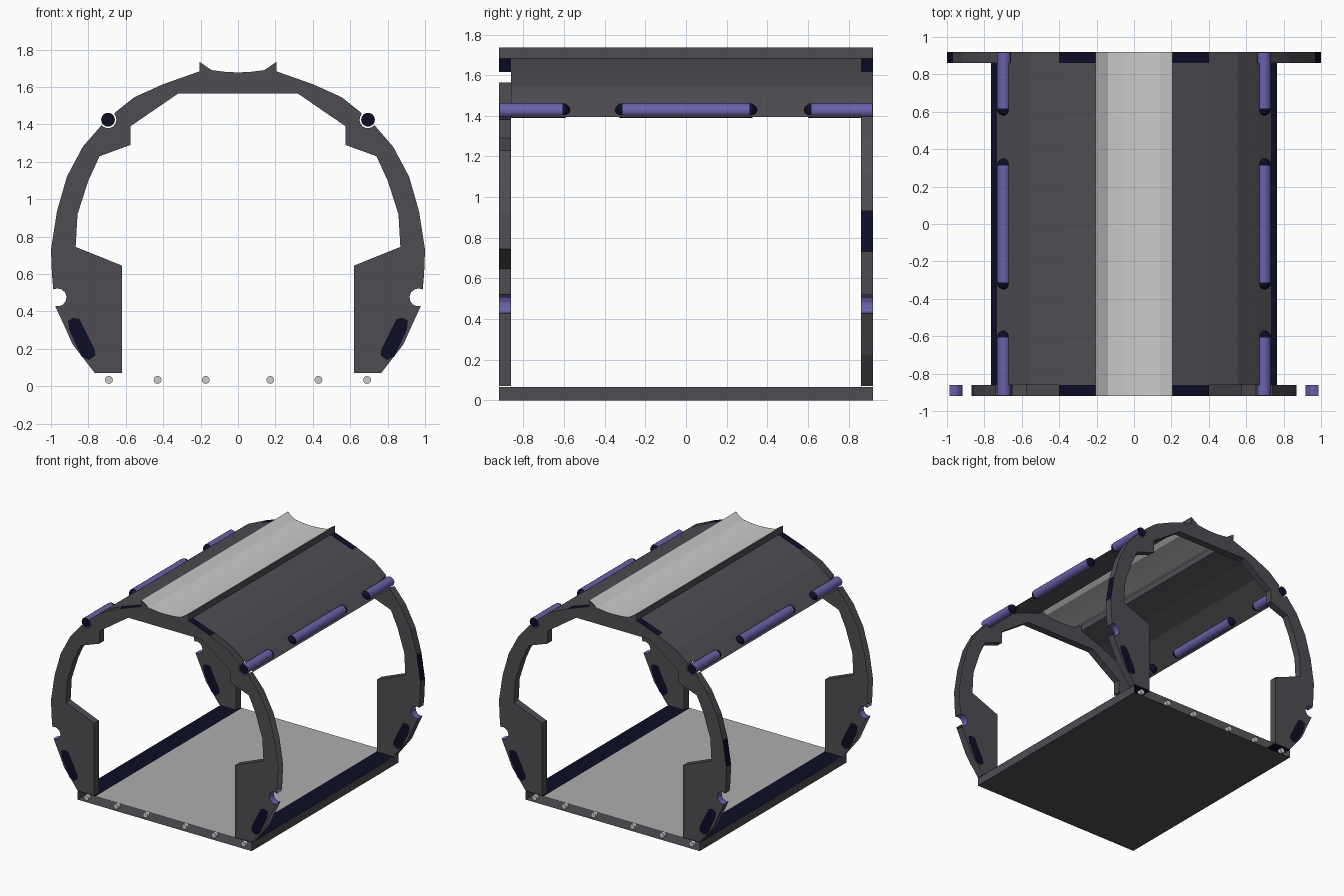
import bpy, bmesh, math
from mathutils import Vector

if "Cube" in bpy.data.objects:
    bpy.data.objects.remove(bpy.data.objects["Cube"])

def mat(name, c):
    m = bpy.data.materials.new(name)
    m.diffuse_color = (*c, 1)
    m.use_nodes = True
    m.node_tree.nodes["Principled BSDF"].inputs["Base Color"].default_value = m.diffuse_color
    return m

GREY = mat("dark grey", (0.080, 0.073, 0.085))
NAVY = mat("navy", (0.004, 0.004, 0.020))
PURPLE = mat("purple", (0.14, 0.12, 0.40))
LIGHT = mat("light panel", (0.60, 0.60, 0.60))
FLOOR = mat("floor grey", (0.42, 0.42, 0.42))

def finish(bm, name, mats):
    me = bpy.data.meshes.new(name)
    bm.to_mesh(me)
    bm.free()
    for m in mats:
        me.materials.append(m)
    ob = bpy.data.objects.new(name, me)
    bpy.context.collection.objects.link(ob)
    return ob

def arc(cx, cz, r, a0, a1, n=8):
    return [(cx + r * math.cos(math.radians(a0 + (a1 - a0) * i / n)),
             cz + r * math.sin(math.radians(a0 + (a1 - a0) * i / n))) for i in range(n + 1)]

def mirror_x(pts):
    return [(-x, z) for x, z in reversed(pts)]

def sheet(name, pts, y0, y1, material):
    """Open strip of quads: an xz profile swept along y."""
    bm = bmesh.new()
    a = [bm.verts.new((x, y0, z)) for x, z in pts]
    b = [bm.verts.new((x, y1, z)) for x, z in pts]
    for i in range(len(pts) - 1):
        bm.faces.new((a[i], a[i + 1], b[i + 1], b[i]))
    return finish(bm, name, [material])

# Shared profile pieces, right half, from the top centre downwards
RAIL = (0.695, 1.425)
NOTCH = (0.965, 0.475)
crown = [(0, 1.678), (0.06, 1.68), (0.14, 1.69), (0.207, 1.735)]
shoulder = [(0.207, 1.683), (0.4, 1.615), (0.555, 1.545), (0.655, 1.465)]
rail_notch = arc(*RAIL, 0.045, 140, 320)
side = [(0.83, 1.28), (0.915, 1.12), (0.968, 0.935), (1.0, 0.73), (0.995, 0.6)]
leg_notch = arc(*NOTCH, 0.048, 62, 285)
foot = [(0.925, 0.315), (0.885, 0.225), (0.765, 0.07)]
inner = [(0.62, 0.07), (0.62, 0.645), (0.868, 0.745), (0.858, 0.92), (0.80, 1.10),
         (0.74, 1.23), (0.575, 1.29), (0.575, 1.39), (0.32, 1.565)]
outer = crown + shoulder + rail_notch + side + leg_notch + foot

def near(p, c, r):
    return math.hypot(p[0] - c[0], p[1] - c[1]) < r

def arch(name, y_face, y_back, open_outside):
    half = outer + inner
    loop = half + mirror_x(half[1:])
    bm = bmesh.new()
    a = [bm.verts.new((x, y_face, z)) for x, z in loop]
    b = [bm.verts.new((x, y_back, z)) for x, z in loop]
    bm.faces.new(a)
    bm.faces.new(b)
    n, n_out = len(loop), len(outer)
    for i in range(n):
        j = (i + 1) % n
        mid = (abs(loop[i][0] + loop[j][0]) / 2, (loop[i][1] + loop[j][1]) / 2)
        outside = i < n_out - 1 or i >= n - n_out + 1
        if outside and mid[0] < 0.2:
            continue                      # covered by the roof light panel
        index = 0
        if outside:
            if near(mid, NOTCH, 0.052) or near(mid, RAIL, 0.047):
                index = 2
            elif 0.25 < mid[0] < 0.4 or (0.73 < mid[1] < 0.94):
                index = 1
            if open_outside and index != 2 and mid[1] < 1.61:
                continue                  # the front frame has no outer skin
        f = bm.faces.new((a[i], a[j], b[j], b[i]))
        f.material_index = index
    bmesh.ops.recalc_face_normals(bm, faces=bm.faces[:])
    bmesh.ops.triangulate(bm, faces=[f for f in bm.faces if len(f.verts) > 4])
    return finish(bm, name, [GREY, NAVY, PURPLE])

arch("front_arch", -0.92, -0.862, True)
arch("back_arch", 0.92, 0.862, False)

# Dark slots on both faces of every leg
slot = [(0.885, 0.365), (0.912, 0.35), (0.905, 0.30), (0.84, 0.16), (0.80, 0.14),
        (0.765, 0.165), (0.77, 0.20), (0.85, 0.36)]
for y in (-0.923, -0.859, 0.859, 0.923):
    for s in (-1, 1):
        bm = bmesh.new()
        pts = slot if y < 0 else slot[::-1]
        if s > 0:
            pts = pts[::-1]
        f = bm.faces.new([bm.verts.new((s * (x - 0.003), y, z)) for x, z in pts])
        f.normal_update()
        if f.normal.y * (1 if abs(y) > 0.9 else -1) * y < 0:
            f.normal_flip()
        finish(bm, "leg_slot", [NAVY])

# Roof skins with raised lips, and the pale panel between them
roof = [(0.207, 1.735)] + shoulder + [(0.735, 1.393)]
sheet("roof_right", roof, -0.862, 0.862, GREY)
sheet("roof_left", mirror_x(roof), -0.862, 0.862, GREY)
sheet("roof_light_panel", mirror_x(crown)[:-1] + crown, -0.919, 0.919, LIGHT)

# Rounded side rails: purple body with navy ends
def rail(name, x, z, y0, y1, r=0.037, seg=16):
    rings = []
    def cap(y, sign, rounded):
        if not rounded:
            return [(y, r * 0.75), (y, r)]
        return [(y - sign * r * (1 - math.sin(t)), r * max(math.cos(t), 0.02))
                for t in (math.radians(d) for d in (90, 65, 40, 20, 0))]
    rings = cap(y0, -1, y0 > -0.9) + cap(y1, 1, y1 < 0.9)[::-1]
    bm = bmesh.new()
    loops = [[bm.verts.new((x + q * math.cos(2 * math.pi * k / seg), y,
                            z + q * math.sin(2 * math.pi * k / seg))) for k in range(seg)]
             for y, q in rings]
    body = len(cap(y0, -1, y0 > -0.9)) - 1
    for i in range(len(loops) - 1):
        for k in range(seg):
            m = (k + 1) % seg
            f = bm.faces.new((loops[i][k], loops[i][m], loops[i + 1][m], loops[i + 1][k]))
            f.material_index = 0 if i == body else 1
            f.smooth = i == body
    for lp in (loops[0], loops[-1]):
        bm.faces.new(lp).material_index = 1
    bmesh.ops.recalc_face_normals(bm, faces=bm.faces[:])
    finish(bm, name, [PURPLE, NAVY])

for s in (-1, 1):
    for y0, y1 in ((-0.918, -0.57), (-0.35, 0.35), (0.58, 0.918)):
        rail("side_rail", s * RAIL[0], RAIL[1], y0, y1)

# Hollow floor tray, open at both ends, with a pale deck and navy edge strips
sheet("floor_tray", [(-0.765, 0.066), (-0.765, 0), (0.765, 0), (0.765, 0.066)], -0.92, 0.92, GREY)
sheet("floor_deck", [(-0.61, 0.067), (0.61, 0.067)], -0.92, 0.92, FLOOR)
for s in (-1, 1):
    sheet("floor_edge_strip", sorted([(s * 0.61, 0.067), (s * 0.765, 0.067)]), -0.92, 0.92, NAVY)

# Small round lamps at both ends of the tray
for y in (-0.905, 0.905):
    for x in (-0.69, -0.43, -0.172, 0.172, 0.43, 0.69):
        bpy.ops.mesh.primitive_cylinder_add(vertices=16, radius=0.021, depth=0.03,
                                            location=(x, y, 0.034), rotation=(math.pi / 2, 0, 0))
        lamp = bpy.context.object
        lamp.name = "end_lamp"
        lamp.data.materials.append(LIGHT)
